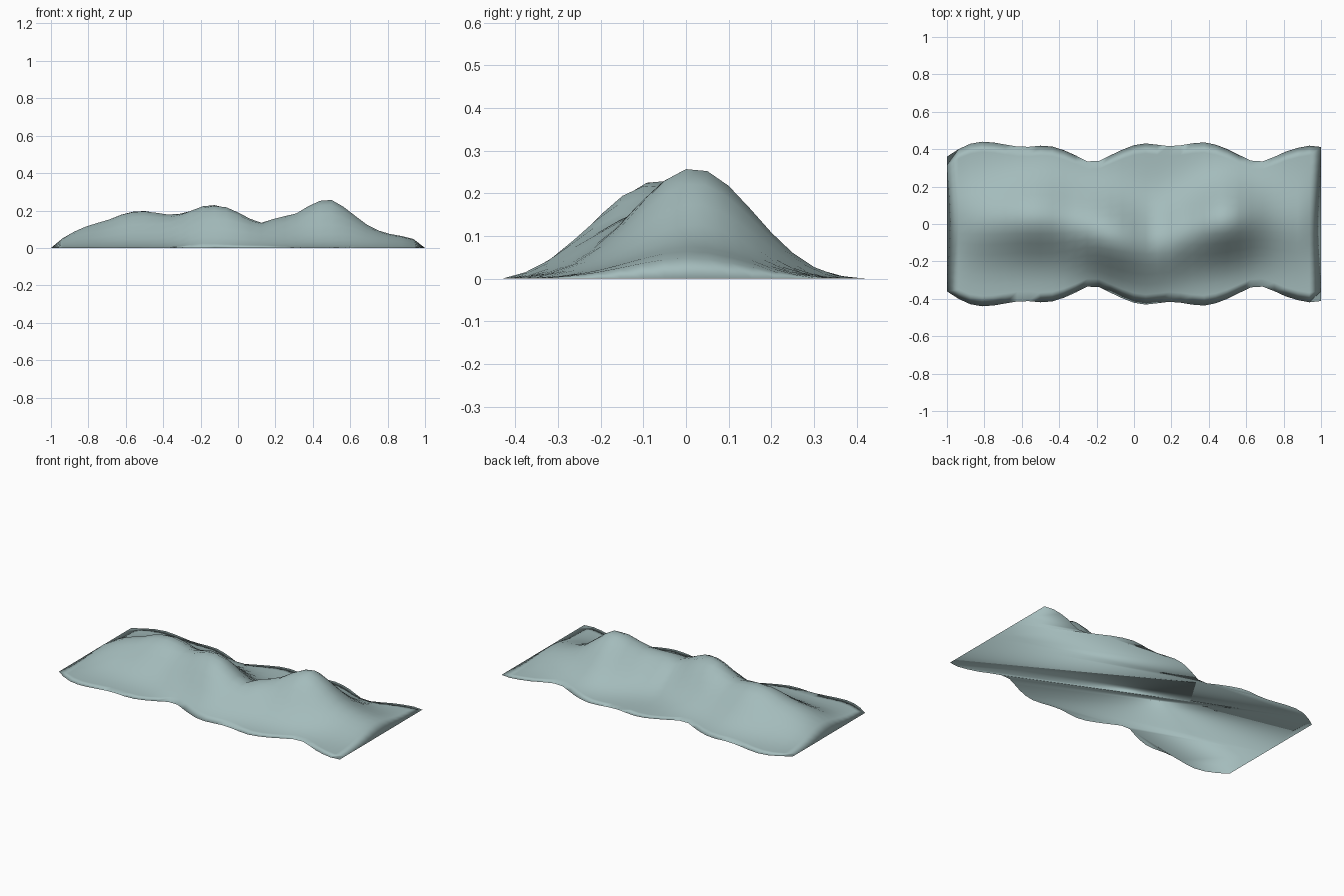
import bpy, bmesh, math

if "Cube" in bpy.data.objects:
    bpy.data.objects.remove(bpy.data.objects["Cube"])

NX, NY = 32, 16      # grid divisions along and across the ridge
SIGMA = 0.139        # softness of the bell-shaped cross-section

# Crest height, half width and crest offset along x
CREST = [(-1, 0), (-.94, .05), (-.88, .085), (-.8, .12), (-.7, .15), (-.6, .188), (-.5, .2),
         (-.36, .178), (-.28, .19), (-.2, .22), (-.12, .23), (-.05, .215), (.02, .18),
         (.12, .135), (.2, .16), (.3, .182), (.38, .225), (.45, .256), (.51, .256),
         (.58, .21), (.69, .125), (.78, .083), (.94, .047), (1, 0)]
WIDTH = [(-1, .36), (-.9, .42), (-.8, .44), (-.6, .412), (-.46, .418), (-.35, .385),
         (-.22, .33), (-.08, .39), (.04, .43), (.2, .416), (.38, .436), (.5, .4),
         (.66, .332), (.82, .39), (.93, .418), (1, .412)]
OFFSET = [(-1, 0), (-.5, .03), (-.3, -.01), (-.13, -.06), (.1, -.12), (.2, -.08),
          (.4, 0), (.55, .02), (1, 0)]


def sample(pts, x):
    """Smooth curve through the points (cubic Hermite)."""
    n = len(pts)

    def slope(i):
        a, b = pts[max(i - 1, 0)], pts[min(i + 1, n - 1)]
        return (b[1] - a[1]) / (b[0] - a[0])
    i = max(k for k in range(n - 1) if pts[k][0] <= x or k == 0)
    (x0, y0), (x1, y1) = pts[i], pts[i + 1]
    d = x1 - x0
    t = (x - x0) / d
    return ((2*t**3 - 3*t**2 + 1) * y0 + (t**3 - 2*t**2 + t) * d * slope(i)
            + (3*t**2 - 2*t**3) * y1 + (t**3 - t**2) * d * slope(i + 1))


bm = bmesh.new()
grid = []
for i in range(NX + 1):
    x = -1 + 2 * i / NX
    w, h, c = sample(WIDTH, x), sample(CREST, x), sample(OFFSET, x)
    row = []
    for j in range(NY + 1):
        t = -1 + 2 * j / NY
        y = w * t
        z = h * math.exp(-(y - c) ** 2 / (2 * SIGMA ** 2)) * (1 - t ** 6)
        if i in (0, NX) or j in (0, NY):
            z = 0
        row.append(bm.verts.new((x, y, max(z, 0))))
    grid.append(row)

# Hill surface
for i in range(NX):
    for j in range(NY):
        bm.faces.new((grid[i][j], grid[i + 1][j], grid[i + 1][j + 1], grid[i][j + 1]))

# Flat underside closing the outline, fanned from the back right corner
rim = ([grid[NX][j] for j in range(NY, -1, -1)] + [grid[i][0] for i in range(NX - 1, -1, -1)]
       + [grid[0][j] for j in range(1, NY + 1)] + [grid[i][NY] for i in range(1, NX)])
bm.faces.new(rim[::-1])
bm.normal_update()
if bm.faces[:] and bm.faces[-1:][0].normal.z > 0:
    bm.faces[-1:][0].normal_flip()

for f in bm.faces:
    f.smooth = True
mesh = bpy.data.meshes.new("mountain_ridge")
bm.to_mesh(mesh)
bm.free()

mat = bpy.data.materials.new("pale_grey_teal")
mat.diffuse_color = (0.37, 0.5, 0.5, 1)
mat.use_nodes = True
mat.node_tree.nodes["Principled BSDF"].inputs["Base Color"].default_value = mat.diffuse_color
mesh.materials.append(mat)
ridge = bpy.data.objects.new("mountain_ridge", mesh)
bpy.context.collection.objects.link(ridge)
